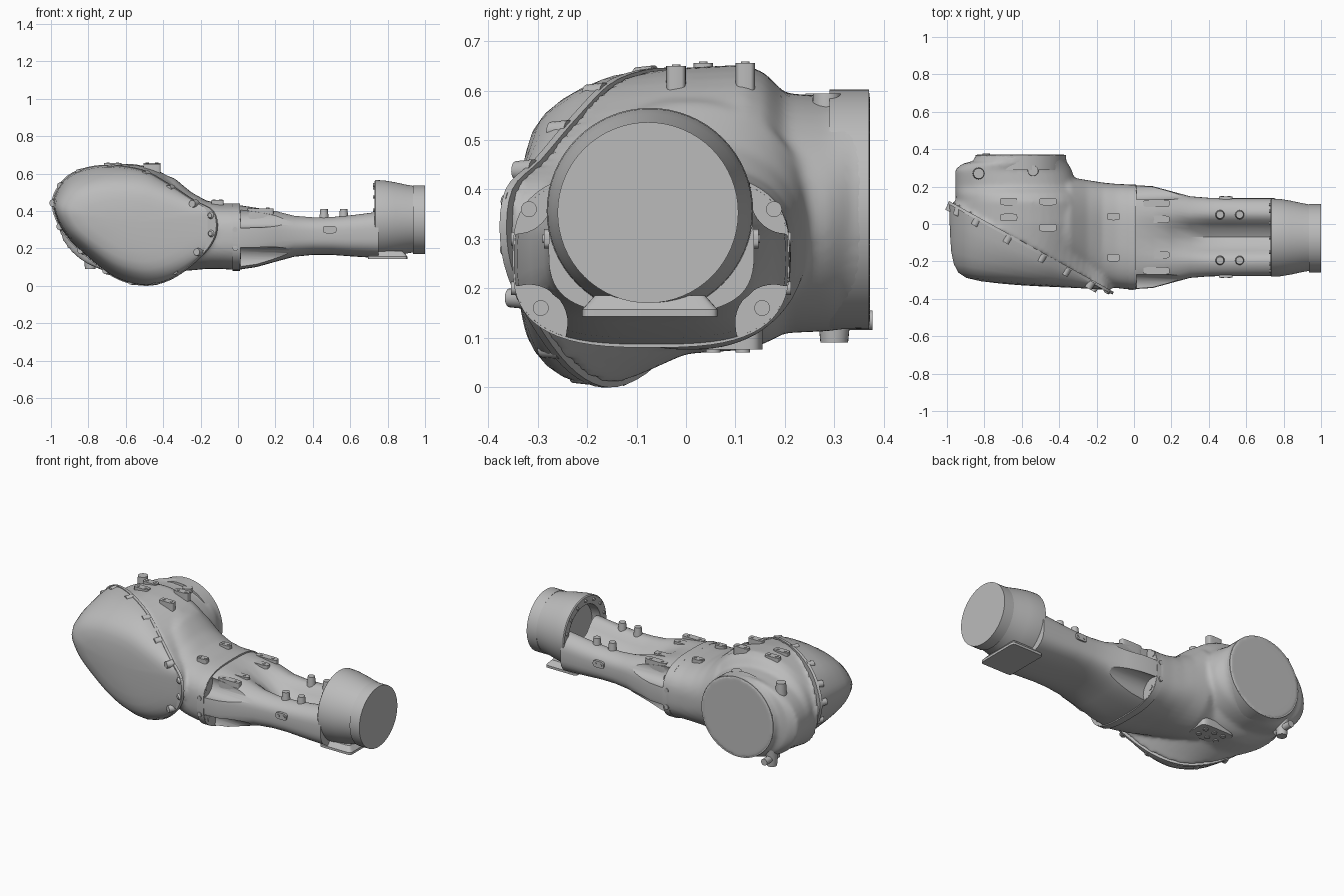
import bpy, bmesh, math
from mathutils import Vector

cube = bpy.data.objects.get("Cube")
if cube:
    bpy.data.objects.remove(cube, do_unlink=True)

grey = bpy.data.materials.new("cast_grey")
grey.use_nodes = True
GREY = (0.5, 0.5, 0.5, 1)
grey.diffuse_color = GREY
grey.node_tree.nodes["Principled BSDF"].inputs["Base Color"].default_value = GREY


def activate(ob):
    bpy.ops.object.select_all(action="DESELECT")
    ob.select_set(True)
    bpy.context.view_layer.objects.active = ob


def finish(ob, angle=35):
    activate(ob)
    bpy.ops.object.shade_smooth_by_angle(angle=math.radians(angle))
    return ob


def loft(name, rings):
    """Skin a list of closed rings and cap both ends."""
    bm = bmesh.new()
    loops = [[bm.verts.new(p) for p in ring] for ring in rings]
    n = len(loops[0])
    for a, b in zip(loops, loops[1:]):
        for i in range(n):
            j = (i + 1) % n
            bm.faces.new((a[i], a[j], b[j], b[i]))
    bm.faces.new(loops[0])
    bm.faces.new(loops[-1])
    bmesh.ops.recalc_face_normals(bm, faces=bm.faces)
    mesh = bpy.data.meshes.new(name)
    bm.to_mesh(mesh)
    bm.free()
    mesh.materials.append(grey)
    ob = bpy.data.objects.new(name, mesh)
    bpy.context.collection.objects.link(ob)
    return finish(ob)


def rod(name, base, axis, length, r, r2=None, sides=24):
    """Cylinder or cone from a base point along an axis."""
    axis = Vector(axis).normalized()
    u = axis.orthogonal().normalized()
    v = axis.cross(u)
    angles = [math.tau * i / sides for i in range(sides)]
    rings = []
    for d, rad in ((0, r), (length, r if r2 is None else r2)):
        c = Vector(base) + axis * d
        rings.append([c + (u * math.cos(a) + v * math.sin(a)) * rad for a in angles])
    return loft(name, rings)


def oval(cx, cy, hx, hy, power=2.0, count=64):
    """Superellipse outline as pairs."""
    pts = []
    for i in range(count):
        c, s = math.cos(math.tau * i / count), math.sin(math.tau * i / count)
        pts.append((cx + hx * math.copysign(abs(c) ** (2 / power), c),
                    cy + hy * math.copysign(abs(s) ** (2 / power), s)))
    return pts


def x_section(x, y0, y1, z0, z1, power=3.0):
    return [(x, a, b) for a, b in
            oval((y0 + y1) / 2, (z0 + z1) / 2, (y1 - y0) / 2, (z1 - z0) / 2, power)]


def pad(name, x, y, top, half, depth=0.06):
    """Raised two-hole mounting pad facing up."""
    shape = oval(x, y, half, 0.02, 5, 32)
    loft(name, [[(a, b, z) for a, b in shape] for z in (top - depth, top)])
    for s in (-1, 1):
        rod(name + "_screw", (x + s * half * 0.55, y, top), (0, 0, 1), 0.003, 0.009, sides=12)


# Egg-shaped outline of the slanted split between cover and body
EGG = [(-.99, .42), (-.965, .52), (-.88, .605), (-.72, .645), (-.52, .622), (-.38, .55),
       (-.24, .46), (-.135, .40), (-.115, .30), (-.16, .20), (-.28, .085), (-.40, .018),
       (-.52, .002), (-.66, .045), (-.80, .15), (-.93, .28)]
CX, CZ = -0.56, 0.34
NORMAL = Vector((-0.483, -0.876, 0))


def split_y(x):
    return 0.12 - 0.552 * (x + 1)


def smooth_outline(ctrl, steps=4):
    out = []
    for i in range(len(ctrl)):
        p = [Vector(ctrl[(i + k) % len(ctrl)]) for k in (-1, 0, 1, 2)]
        for s in range(steps):
            t = s / steps
            out.append(0.5 * (2 * p[1] + (p[2] - p[0]) * t
                              + (2 * p[0] - 5 * p[1] + 4 * p[2] - p[3]) * t ** 2
                              + (3 * p[1] - p[0] - 3 * p[2] + p[3]) * t ** 3))
    return out


egg = smooth_outline(EGG)


def egg_ring(sx, top, low, bulge=0.0, shift=0.0):
    """Scaled outline, pushed from the split plane towards the cover front."""
    ring = []
    for p in egg:
        x = CX + (p.x - CX) * sx
        z = CZ + (p.y - CZ) * (top if p.y > CZ else low)
        front = min(-0.325 - 0.08 * (x + 0.5), split_y(x))
        y = split_y(x) * (1 - bulge) + front * bulge
        ring.append(Vector((x, y, z)) + NORMAL * shift)
    return ring


# Domed front cover and its rim
loft("front_cover", [egg_ring(*r) for r in
     ((.995, .995, .995, 0), (.988, .965, .985, .25), (.98, .905, .95, .46),
      (.967, .83, .895, .65), (.935, .74, .82, .81), (.88, .64, .74, .92),
      (.78, .52, .62, .985), (.6, .38, .46, 1.02), (.35, .22, .26, 1.04), (.1, .07, .07, 1.05))])
loft("cover_rim", [egg_ring(1.004, 1.004, 1.004, 0, d) for d in (-0.008, 0.008)])
for i in range(1, len(egg), 4):
    p = egg[i]
    x, z = CX + (p.x - CX) * 0.955, CZ + (p.y - CZ) * 0.945
    small = x > -0.2
    rod("cover_lug", (x, split_y(x), z), NORMAL, 0.018 if small else 0.042,
        0.024 if small else 0.023, 0.012 if small else 0.019, 16)

# Main body: back drum blended with the neck towards the arm
rings = [egg_ring(0.99, 0.99, 0.99)]
for y, cx, cz, rx, rz in ((0.0, -.60, .357, .37, .290), (.12, -.60, .364, .35, .289),
                          (.16, -.61, .362, .345, .274), (.20, -.63, .352, .325, .243),
                          (.29, -.645, .351, .312, .238), (.322, -.635, .36, .283, .242),
                          (.337, -.61, .36, .247, .243), (.372, -.605, .36, .242, .243)):
    ring = []
    for p in egg:
        a = math.atan2(p.y - CZ, p.x - CX)
        x = cx + rx * math.cos(a)
        ring.append((x, max(y, split_y(x) + 0.01) if y < .1 else y, cz + rz * math.sin(a)))
    rings.append(ring)
body = loft("main_body", rings)
neck = loft("neck", [x_section(x, y0, y1, z0, z1, n) for x, y0, y1, z0, z1, n in
     ((-.60, -.08, .16, .12, .60, 2.2), (-.45, -.17, .22, .078, .61, 2.2),
      (-.34, -.24, .25, .075, .575, 2.3), (-.25, -.29, .235, .082, .50, 2.4),
      (-.17, -.325, .222, .09, .455, 2.7), (-.09, -.343, .214, .09, .44, 2.8),
      (0, -.352, .211, .083, .44, 2.8))])
activate(body)
neck.select_set(True)
bpy.ops.object.join()
remesh = body.modifiers.new("blend", "REMESH")
remesh.mode, remesh.voxel_size = "VOXEL", 0.012
relax = body.modifiers.new("relax", "SMOOTH")
relax.factor, relax.iterations = 0.5, 6
for m in ("blend", "relax"):
    bpy.ops.object.modifier_apply(modifier=m)
if not body.data.materials:
    body.data.materials.append(grey)
finish(body, 50)
rod("back_drum_face", (-.605, .29, .36), (0, 1, 0), .08, .242, sides=64)

# Thin joint flange
loft("joint_flange", [x_section(x, -.351, .21, .08, .44, 2.9) for x in (-.03, .012)])

# Arm with a scooped channel along the top
ARM = ((0.0, .278, .085, .432), (.1, .272, .10, .42), (.2, .245, .128, .408),
       (.3, .218, .155, .385), (.4, .21, .165, .378), (.5, .208, .165, .38),
       (.62, .208, .156, .392), (.75, .208, .148, .41))
rings = []
for x, hw, z0, z1 in ARM:
    ring = []
    depth = 0.11 * min(1, max(0, (x - 0.08) / 0.3))
    for _, y, z in x_section(x, -.07 - hw, -.07 + hw, z0, z1, 3.0):
        if z > (z0 + z1) / 2:
            z -= depth * math.exp(-abs((y + .07) / .08) ** 2.6)
        ring.append((x, y, z))
    rings.append(ring)
arm = loft("arm", rings)

# Bolt pockets at the four corners of the joint, open towards the wrist
for dy, z, r in ((.262, .375, .068), (.238, .14, .075)):
    for s in (-1, 1):
        y = -.07 + s * dy
        cutter = rod("pocket_cutter", (.013, y, z), (1, 0, 0), .26, r, r * .85, 32)
        cutter.hide_render = True
        cut = arm.modifiers.new("pocket", "BOOLEAN")
        cut.operation, cut.object, cut.solver = "DIFFERENCE", cutter, "EXACT"
        activate(arm)
        bpy.ops.object.modifier_apply(modifier="pocket")
        bpy.data.objects.remove(cutter, do_unlink=True)
        rod("joint_bolt", (.012, y - s * .014, z + (.02 if z < .2 else -.015)),
            (1, 0, 0), .005, .016)
finish(arm)

# Wrist collar with a recessed inner face
loft("wrist_collar", [x_section(x, -.073 - r, -.073 + r, .356 - r, .356 + r, 2)
     for x, r in ((.79, .15), (.735, .155), (.73, .165), (.73, .203), (.735, .209),
                  (.78, .207), (.84, .197), (.90, .184), (.935, .178))])
rod("wrist_end_cap", (.935, -.077, .353), (1, 0, 0), .065, .183, sides=64)
for i in range(7):
    a = math.radians(15 + 25 * i)
    rod("collar_bolt", (.722, -.073 + .184 * math.cos(a), .356 + .184 * math.sin(a)),
        (1, 0, 0), .012, .009, sides=12)
loft("wrist_foot", [[(a, b, z) for a, b in oval(.80, -.073, .105 - t, .137 - t, 16)]
                    for z, t in ((.143, 0), (.157, 0), (.185, .025))])

# Mounting pads on the top
for x, y, top in ((-.67, .12, .656), (-.67, .035, .656), (-.46, .12, .656), (-.46, -.02, .65)):
    pad("body_pad", x, y, top, .046)
for y in (.04, -.18):
    pad("neck_pad", -.11, y, .458, .033)
for y in (.11, .025, -.165, -.25):
    pad("arm_pad", .12, y, .414, .07)
for x in (.46, .565):
    for y in (.05, -.195):
        rod("arm_stud", (x, y, .33), (0, 0, 1), .08, .028, .02)

# Pads on the arm sides
for y, s in ((.125, 1), (-.265, -1)):
    shape = oval(.49, .30, .036, .02, 4, 32)
    loft("arm_side_pad", [[(a, d, b) for a, b in shape] for d in (y, y + s * .022)])
    for dx in (-.018, .018):
        rod("side_screw", (.49 + dx, y + s * .022, .30), (0, s, 0), .003, .009, sides=12)

# Shoulder studs, lower lug and underside plate
for x, y in ((-.83, .27), (-.54, .285)):
    rod("shoulder_stud", (x, y, .46), (0, 0, 1), .134, .036, .028)
rod("lower_lug", (-.79, .30, .21), (0, 0, -1), .12, .04, .028)
rod("lug_pin", (-.79, .25, .135), (0, 1, 0), .127, .02)
loft("underside_plate", [[(a, b, z) for a, b in oval(-.47, .085, .11, .07, 6)] for z in (.076, .12)])
for dx in (-.06, 0, .06):
    for dy in (-.03, .03):
        rod("plate_bolt", (-.47 + dx, .085 + dy, .076), (0, 0, -1), .006, .015, sides=12)

# Joint seam bolts
for y, z in ((-.35, .20), (-.35, .30), (.208, .20), (.208, .30)):
    rod("seam_bolt", (-.015, y - math.copysign(.01, y), z), (0, y, 0), .014, .014, sides=12)
